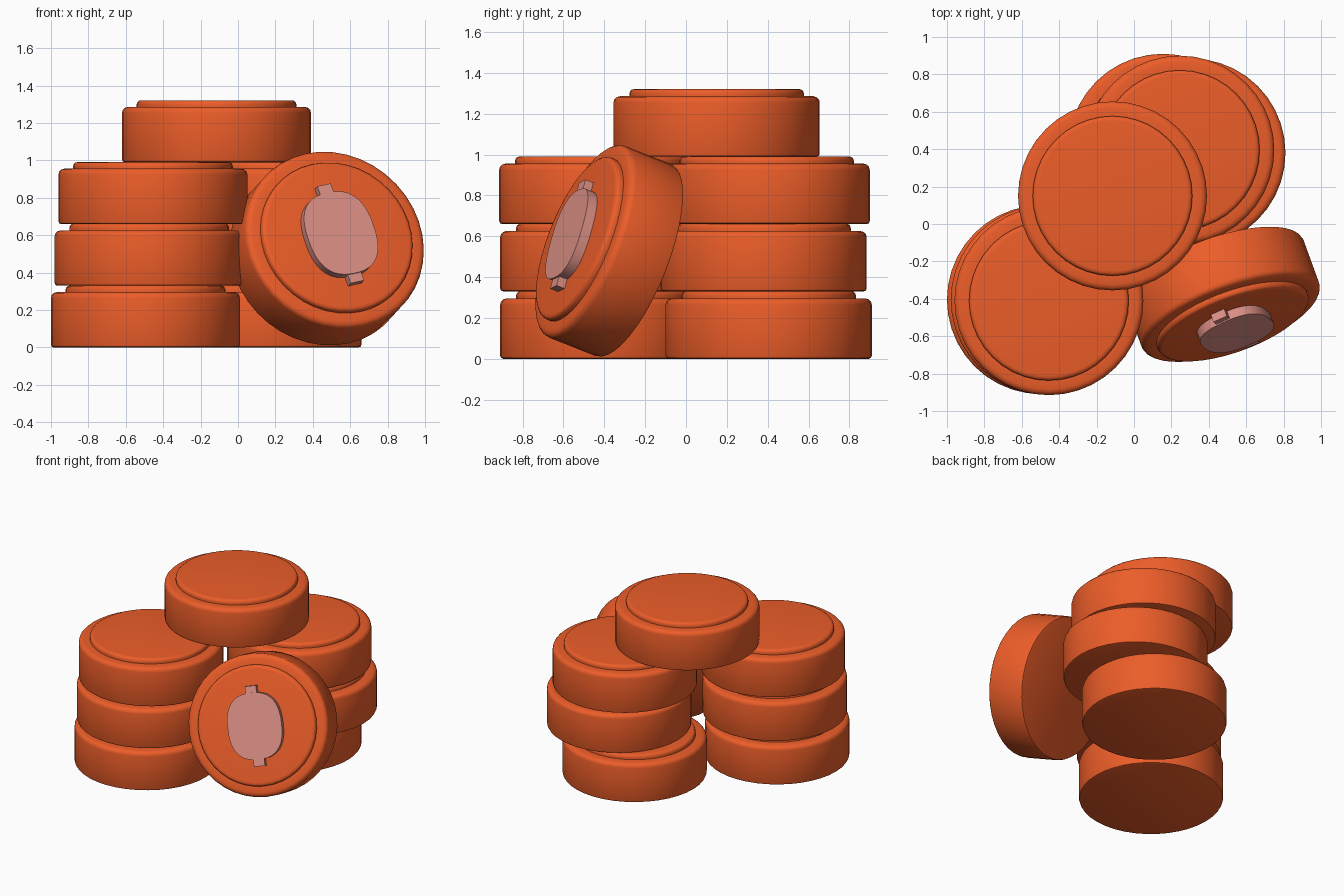
import bpy, bmesh, math
from mathutils import Matrix, Vector

if "Cube" in bpy.data.objects:
    bpy.data.objects.remove(bpy.data.objects["Cube"])

SIDES = 40


def material(name, color):
    m = bpy.data.materials.new(name)
    m.diffuse_color = color
    m.use_nodes = True
    m.node_tree.nodes["Principled BSDF"].inputs["Base Color"].default_value = m.diffuse_color
    return m


ORANGE = material("orange", (0.84, 0.11, 0.022, 1))
PINK = material("pink", (0.72, 0.28, 0.24, 1))


def finish(name, bm, mat, matrix):
    bmesh.ops.recalc_face_normals(bm, faces=bm.faces)
    me = bpy.data.meshes.new(name)
    bm.to_mesh(me)
    bm.free()
    ob = bpy.data.objects.new(name, me)
    bpy.context.collection.objects.link(ob)
    me.materials.append(mat)
    ob.matrix_world = matrix
    bpy.ops.object.select_all(action='DESELECT')
    ob.select_set(True)
    bpy.context.view_layer.objects.active = ob
    bpy.ops.object.shade_smooth_by_angle(angle=math.radians(35))
    return ob


# Coin: rounded drum with a smaller raised disc on its upper face
PROFILE = [(0.49, 0), (0.501, 0.004), (0.505, 0.015), (0.505, 0.265),
           (0.501, 0.28), (0.49, 0.291), (0.473, 0.296), (0.427, 0.296),
           (0.427, 0.31), (0.423, 0.322), (0.414, 0.329), (0.40, 0.331)]


def coin(name, matrix):
    bm = bmesh.new()
    rings = []
    for r, z in PROFILE:
        rings.append([bm.verts.new((r * math.cos(a), r * math.sin(a), z))
                      for a in (2 * math.pi * i / SIDES for i in range(SIDES))])
    for lo, hi in zip(rings, rings[1:]):
        for i in range(SIDES):
            j = (i + 1) % SIDES
            bm.faces.new((lo[i], lo[j], hi[j], hi[i]))
    bm.faces.new(rings[0])
    bm.faces.new(rings[-1])
    return finish(name, bm, ORANGE, matrix)


# Upright stacks and the coin resting across them
STACKS = {
    "left_coin": [(-0.495, -0.405, 0), (-0.475, -0.405, 0.33), (-0.455, -0.41, 0.66)],
    "back_coin": [(0.155, 0.405, 0), (0.305, 0.38, 0.33), (0.245, 0.395, 0.66)],
    "top_coin": [(-0.115, 0.15, 0.99)],
}
for name, places in STACKS.items():
    for i, p in enumerate(places):
        coin(f"{name}_{i + 1}", Matrix.Translation(p))

# Leaning coin: local z is the face normal, local y runs up the emblem
n = Vector((0.32, -0.88, 0.35)).normalized()
up = Vector((-0.175, 0.139, 0.51))
up = (up - n * up.dot(n)).normalized()
side = up.cross(n)
lean = Matrix((side, up, n)).transposed().to_4x4()
lean.translation = Vector((0.535, -0.54, 0.595)) - n * 0.331
coin("leaning_coin", lean)


def slab(name, outline, top):
    bm = bmesh.new()
    face = bm.faces.new([bm.verts.new((x, y, 0.325)) for x, y in outline])
    out = bmesh.ops.extrude_face_region(bm, geom=[face])
    verts = [g for g in out["geom"] if isinstance(g, bmesh.types.BMVert)]
    bmesh.ops.translate(bm, verts=verts, vec=(0, 0, top - 0.325))
    finish(name, bm, PINK, lean)


# Plain raised emblem: rounded oval plate with a tab above and below
def rounded(c):
    return math.copysign(abs(c) ** 0.8, c)


oval = [(0.195 * rounded(math.cos(a)), 0.235 * rounded(math.sin(a)))
        for a in (2 * math.pi * i / 48 for i in range(48))]
slab("emblem_plate", oval, 0.382)
for name, s in (("emblem_upper_tab", 1), ("emblem_lower_tab", -1)):
    slab(name, [(-0.04, 0.2 * s), (0.04, 0.2 * s), (0.04, 0.283 * s), (-0.04, 0.283 * s)], 0.375)
